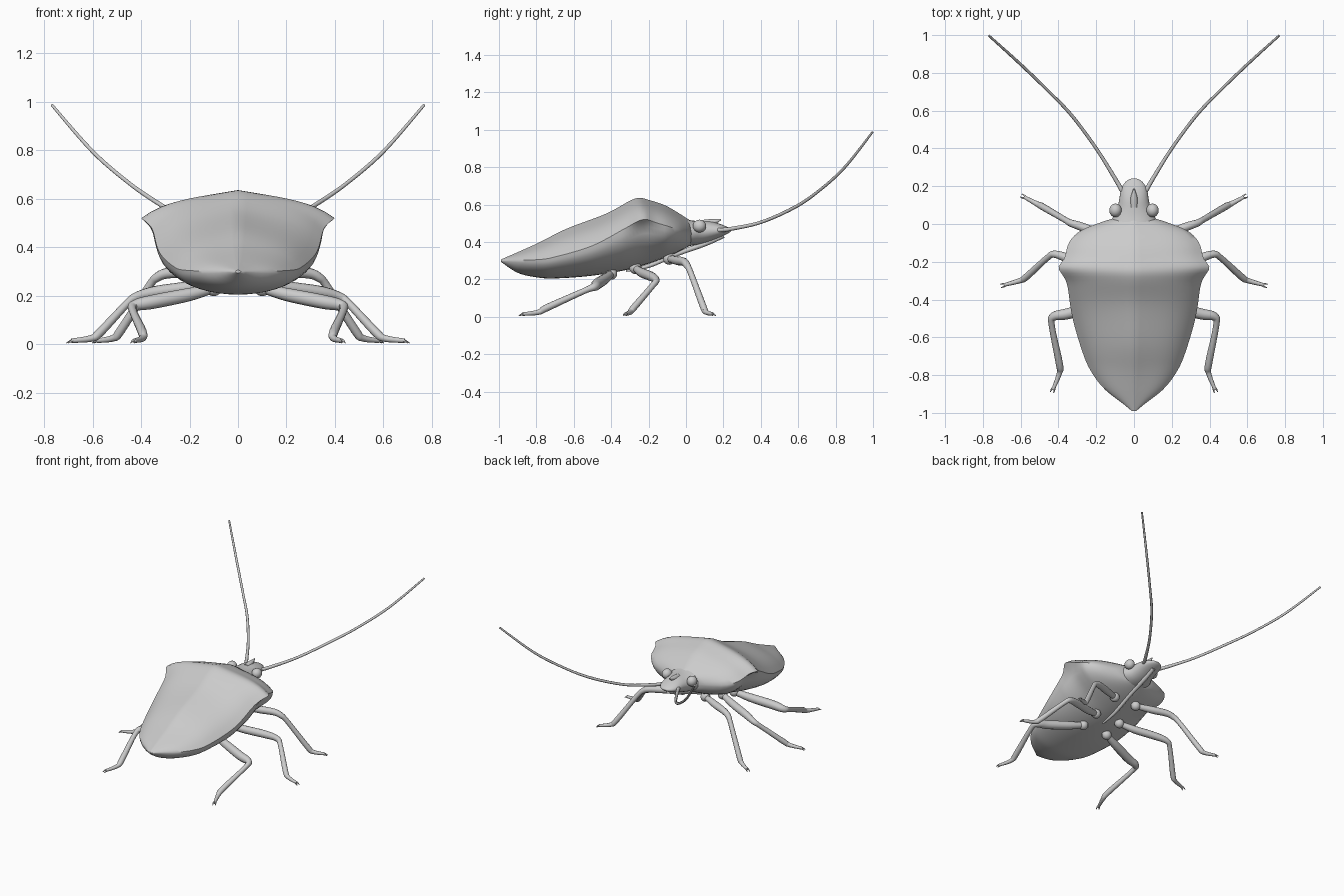
import bpy, bmesh, math
from mathutils import Vector

cube = bpy.data.objects.get("Cube")
if cube:
    bpy.data.objects.remove(cube, do_unlink=True)

grey = bpy.data.materials.new("plain_grey")
grey.use_nodes = True
grey.diffuse_color = (0.6, 0.6, 0.6, 1)
grey.node_tree.nodes["Principled BSDF"].inputs["Base Color"].default_value = (0.6, 0.6, 0.6, 1)


def spline(points, steps):
    """Smooth curve through tuples of any length."""
    pts = [Vector(p) for p in points]
    out = []
    for i in range(len(pts) - 1):
        a, b = pts[max(i - 1, 0)], pts[i]
        c, d = pts[i + 1], pts[min(i + 2, len(pts) - 1)]
        for k in range(steps):
            t = k / steps
            out.append(0.5 * (2 * b + (c - a) * t + (2 * a - 5 * b + 4 * c - d) * t ** 2
                              + (3 * b - a - 3 * c + d) * t ** 3))
    return out + [pts[-1]]


def finish(obj, angle=45):
    bpy.ops.object.select_all(action='DESELECT')
    obj.select_set(True)
    bpy.context.view_layer.objects.active = obj
    bpy.ops.object.shade_smooth_by_angle(angle=math.radians(angle))


def add_mesh(name, bm):
    bmesh.ops.recalc_face_normals(bm, faces=bm.faces)
    mesh = bpy.data.meshes.new(name)
    bm.to_mesh(mesh)
    bm.free()
    mesh.materials.append(grey)
    obj = bpy.data.objects.new(name, mesh)
    bpy.context.collection.objects.link(obj)
    finish(obj)
    return obj


def loft(name, rings):
    bm = bmesh.new()
    rows = [[bm.verts.new(p) for p in ring] for ring in rings]
    n = len(rows[0])
    for a, b in zip(rows, rows[1:]):
        for i in range(n):
            bm.faces.new((a[i], a[(i + 1) % n], b[(i + 1) % n], b[i]))
    bm.faces.new(rows[0])
    bm.faces.new(rows[-1])
    return add_mesh(name, bm)


def ball(name, centre, size):
    bm = bmesh.new()
    bmesh.ops.create_uvsphere(bm, u_segments=20, v_segments=12, radius=1)
    bmesh.ops.scale(bm, vec=size, verts=bm.verts)
    bmesh.ops.translate(bm, vec=centre, verts=bm.verts)
    return add_mesh(name, bm)


def tube(name, points, steps=5, sides=12):
    """Tapered round tube through (x, y, z, radius) points."""
    path = spline(points, steps)
    rings = []
    for i, p in enumerate(path):
        along = (path[min(i + 1, len(path) - 1)] - path[max(i - 1, 0)]).to_3d().normalized()
        u = along.cross(Vector((0, 0, 1)))
        u = u.normalized() if u.length > 0.01 else Vector((1, 0, 0))
        v = along.cross(u)
        turns = [2 * math.pi * k / sides for k in range(sides)]
        rings.append([p.to_3d() + p[3] * (u * math.cos(t) + v * math.sin(t)) for t in turns])
    return loft(name, rings)


def flip(points, side):
    return [(p[0] * side,) + tuple(p[1:]) for p in points]


# Shield body: separate outlines for half width, rim, ridge and belly
def outline(pairs, y):
    pairs = spline(pairs, 6)
    for a, b in zip(pairs, pairs[1:]):
        if y <= b[0]:
            return a[1] + (b[1] - a[1]) * (y - a[0]) / (b[0] - a[0])
    return pairs[-1][1]


WIDTH = [(-.99, .012), (-.95, .06), (-.88, .15), (-.8, .215), (-.7, .265), (-.5, .325),
         (-.33, .352), (-.28, .372), (-.23, .4), (-.18, .368), (-.1, .345), (-.04, .29),
         (0, .2), (.03, .11)]
RIM = [(-.99, .3), (-.8, .305), (-.7, .32), (-.5, .38), (-.33, .47), (-.23, .52),
       (-.15, .5), (-.05, .47), (.03, .45)]
RIDGE = [(-.99, .306), (-.8, .39), (-.64, .47), (-.43, .55), (-.3, .62), (-.25, .636),
         (-.2, .625), (-.1, .59), (.03, .51)]
BELLY = [(-.99, .294), (-.9, .235), (-.8, .211), (-.7, .205), (-.5, .22), (-.3, .255),
         (-.1, .32), (.03, .385)]


def body_ring(y):
    w, rim, ridge, belly = (outline(o, y) for o in (WIDTH, RIM, RIDGE, BELLY))
    half = []
    for k in range(11):
        t = k / 10
        half.append((w * t, rim + (ridge - rim) * (1 - .55 * t - .45 * t ** 5)))
    wb = min(w, .35)
    for k in range(1, 11):
        a = math.pi / 2 * k / 10
        half.append((wb * math.cos(a), rim - (rim - belly) * math.sin(a)))
    half[-1] = (0, belly)
    ring = half + [(-x, z) for x, z in half[-2:0:-1]]
    return [(x, y, z) for x, z in ring]


ROWS = 56
loft("shield_body", [body_ring(-.99 + 1.02 * i / ROWS) for i in range(ROWS + 1)])

# Head: rounded snout, (y, half width, bottom, top)
HEAD = [(-.05, .14, .37, .53), (.03, .115, .38, .515), (.08, .09, .39, .512),
        (.13, .078, .405, .51), (.18, .07, .425, .497), (.215, .052, .44, .483),
        (.235, .028, .452, .472), (.242, .006, .46, .464)]
head_rings = []
for y, w, low, high in spline(HEAD, 3):
    turns = [2 * math.pi * k / 24 for k in range(24)]
    head_rings.append([(w * math.cos(t), y, (low + high) / 2 + (high - low) / 2 * math.sin(t))
                       for t in turns])
loft("head", head_rings)
tube("head_spike", [(0, .09, .498, .02), (0, .14, .505, .018), (0, .188, .52, .003)])
tube("beak", [(0, .2, .435, .014), (0, .1, .39, .014), (0, -.05, .335, .012),
              (0, -.2, .272, .011), (0, -.32, .245, .005)])

# Legs: thigh, knee, shin and foot as one tapered path
LEGS = {
    "front": [(.09, -.09, .31, .018), (.2, -.045, .3, .024), (.29, -.01, .293, .022),
              (.335, .005, .275, .019), (.37, .025, .235, .016), (.485, .092, .055, .018),
              (.515, .107, .025, .014), (.582, .143, .014, .009)],
    "middle": [(.1, -.27, .26, .018), (.2, -.235, .235, .025), (.34, -.185, .215, .025),
               (.42, -.16, .195, .019), (.46, -.18, .165, .016), (.57, -.28, .048, .018),
               (.605, -.3, .024, .014), (.688, -.323, .014, .009)],
    "hind": [(.1, -.4, .23, .018), (.2, -.43, .205, .027), (.35, -.475, .175, .029),
             (.425, -.49, .16, .023), (.435, -.54, .14, .016), (.395, -.74, .05, .019),
             (.395, -.79, .024, .014), (.428, -.875, .014, .009)],
}

for side, label in ((1, "left"), (-1, "right")):
    ball(label + "_eye", (side * .098, .072, .485), (.033, .036, .034))
    tube(label + "_antenna", flip([
        (.06, .17, .463, .012), (.1, .24, .47, .011), (.2, .4, .505, .009),
        (.33, .575, .582, .009), (.45, .7, .665, .008), (.6, .845, .795, .008),
        (.768, .997, .987, .006)], side), steps=6, sides=10)
    for pair, path in LEGS.items():
        name = f"{label}_{pair}_"
        tube(name + "leg", flip(path, side))
        x, y, z, r = path[0]
        ball(name + "hip", (side * x, y, z), (.032, .032, .032))
        # Two small claws at the toe
        toe, heel = Vector(path[-1][:3]), Vector(path[-2][:3])
        ahead = (toe - heel).normalized()
        across = Vector((-ahead.y, ahead.x, 0)) * .009
        for number, spread in ((1, across), (2, -across)):
            tip = toe + ahead * .018 + spread
            tip.z = .005
            tube(f"{name}claw_{number}", flip([
                (*(toe - ahead * .008), .007), (*(toe + spread * .8), .005),
                (*tip, .002)], side), steps=3, sides=8)
